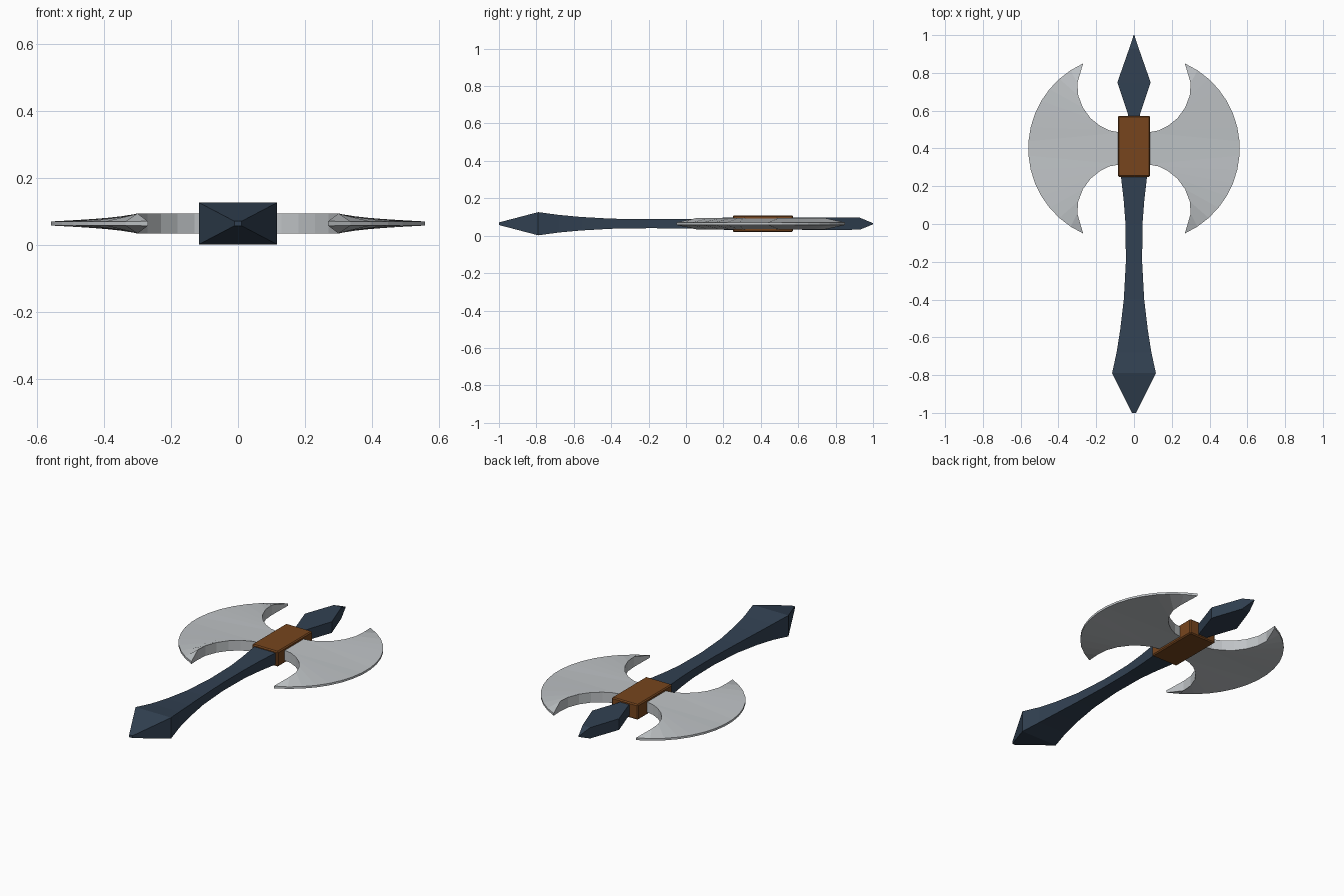
import bpy, bmesh, math

if "Cube" in bpy.data.objects:
    bpy.data.objects.remove(bpy.data.objects["Cube"])

ZC = 0.064  # mid height of the axe lying flat


def material(name, rgb):
    m = bpy.data.materials.new(name)
    m.diffuse_color = [(c / 255) ** 2.2 for c in rgb] + [1]
    m.use_nodes = True
    m.node_tree.nodes["Principled BSDF"].inputs["Base Color"].default_value = m.diffuse_color
    return m


steel = material("pale steel", (190, 194, 197))
slate = material("dark slate", (53, 67, 83))
brown = material("brown leather", (118, 71, 35))


def finish(bm, name, mat):
    bmesh.ops.recalc_face_normals(bm, faces=bm.faces)
    me = bpy.data.meshes.new(name)
    bm.to_mesh(me)
    bm.free()
    me.materials.append(mat)
    ob = bpy.data.objects.new(name, me)
    bpy.context.collection.objects.link(ob)
    return ob


def square_loft(name, sections, mat):
    """Four-sided loft along y from (y, half width, half height)."""
    bm = bmesh.new()
    rings = [[bm.verts.new((sx * w, y, ZC + sz * h))
              for sx, sz in ((-1, -1), (1, -1), (1, 1), (-1, 1))]
             for y, w, h in sections]
    for a, b in zip(rings, rings[1:]):
        for i in range(4):
            j = (i + 1) % 4
            bm.faces.new((a[i], a[j], b[j], b[i]))
    bm.faces.new(rings[0])
    bm.faces.new(rings[-1])
    return finish(bm, name, mat)


# Handle with pointed pommel
square_loft("handle", [
    (-1.0, 0.011, 0.007), (-0.79, 0.116, 0.062), (-0.68, 0.092, 0.047),
    (-0.56, 0.073, 0.036), (-0.4, 0.054, 0.027), (-0.2, 0.043, 0.024),
    (0.0, 0.045, 0.025), (0.12, 0.054, 0.029), (0.25, 0.069, 0.034),
    (0.4, 0.07, 0.034)], slate)

# Top spike
square_loft("spike", [
    (0.5, 0.03, 0.032), (0.58, 0.031, 0.032), (0.75, 0.088, 0.033),
    (0.93, 0.025, 0.032), (1.0, 0.002, 0.003)], slate)

# Collar block
bm = bmesh.new()
bmesh.ops.create_cube(bm, size=1)
for v in bm.verts:
    v.co = (v.co.x * 0.172, 0.411 + v.co.y * 0.322, ZC + v.co.z * 0.09)
collar = finish(bm, "collar", brown)
bev = collar.modifiers.new("bevel", "BEVEL")
bev.width = 0.006
bev.segments = 1

# Blade: thick inner curve bridged to a thin cutting arc
half = [(0.30, 0.745), (0.295, 0.68), (0.27, 0.615), (0.23, 0.56),
        (0.18, 0.52), (0.13, 0.495), (0.07, 0.484)]
MID = 0.4
inner = half + [(x, 2 * MID - y) for x, y in reversed(half)]
n = len(inner)
R, CX = 0.494, 0.066
A = math.atan2(0.452, 0.204)
bm = bmesh.new()


def column(x, y, t):
    return [bm.verts.new((x, y, ZC + s * t)) for s in (1, -1)]


def arc(k):
    a = A * (1 - 2 * k / (n + 1))
    return CX + R * math.cos(a), MID + R * math.sin(a)


tips = [column(*arc(k), 0.007) for k in (0, n + 1)]
ins = [tips[0]] + [column(x, y, 0.03) for x, y in inner] + [tips[1]]
outs = [tips[0]] + [column(*arc(k), 0.006) for k in range(1, n + 1)] + [tips[1]]
for k in range(n + 1):
    a, b, c, d = ins[k], ins[k + 1], outs[k + 1], outs[k]
    for s in (0, 1):
        ring = list(dict.fromkeys((a[s], b[s], c[s], d[s])))
        bm.faces.new(ring)
    bm.faces.new((a[0], b[0], b[1], a[1]))
    bm.faces.new((d[0], c[0], c[1], d[1]))
blade = finish(bm, "blades", steel)
blade.modifiers.new("mirror", "MIRROR").use_clip = True
